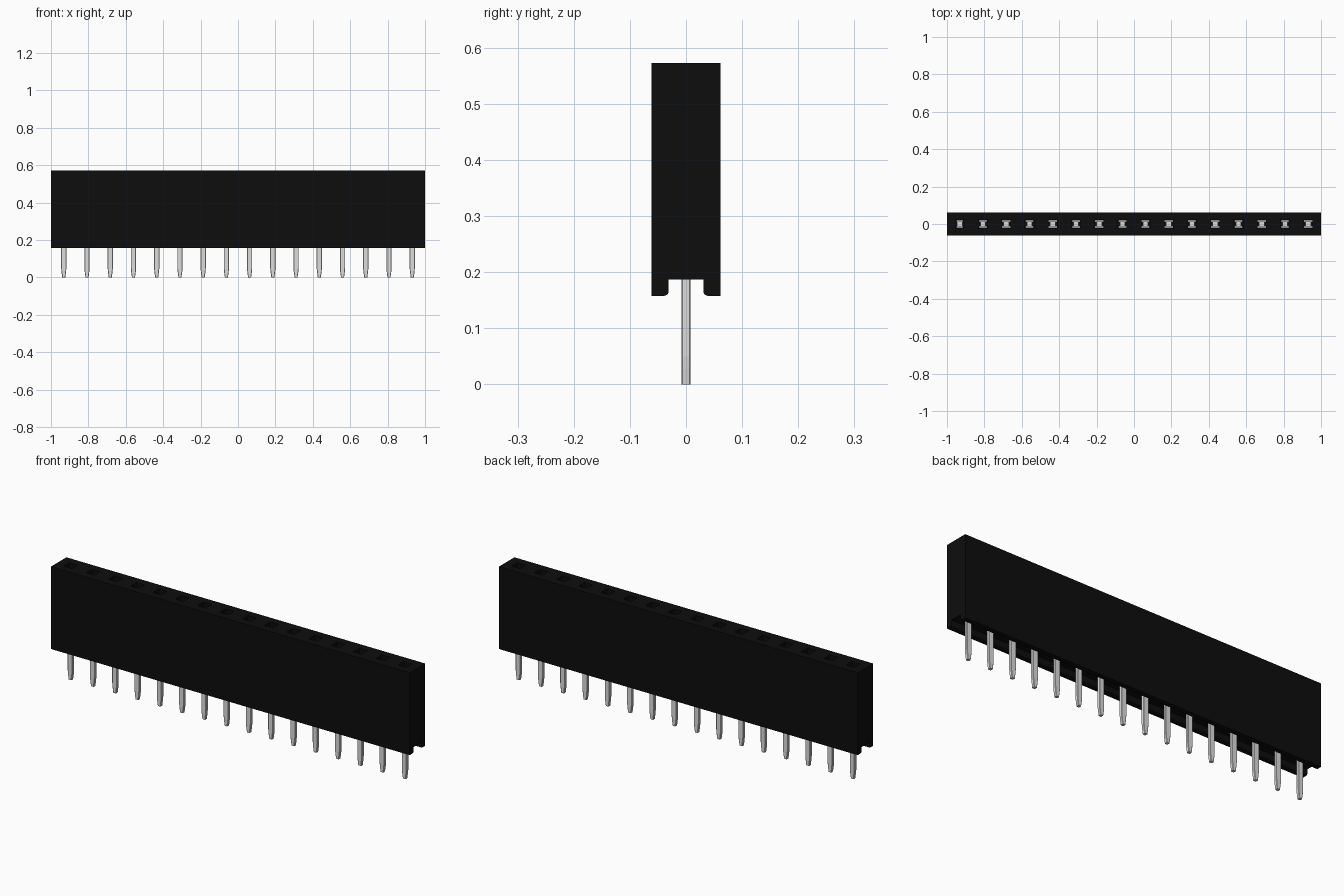
import bpy, bmesh, math

cube = bpy.data.objects.get("Cube")
if cube:
    bpy.data.objects.remove(cube, do_unlink=True)

COUNT, PITCH = 16, 0.1242
Z_TOP, Z_ROOF, Z_FOOT = 0.573, 0.187, 0.158
HALF_Y, CHANNEL, FILLET = 0.0615, 0.031, 0.008
SOCKET, SOCKET_FLOOR = 0.046, 0.23
XS = [(i - (COUNT - 1) / 2) * PITCH for i in range(COUNT)]


def material(name, value, metallic=0.0):
    m = bpy.data.materials.new(name)
    m.use_nodes = True
    m.diffuse_color = (*value, 1)
    m.node_tree.nodes["Principled BSDF"].inputs["Base Color"].default_value = (*value, 1)
    return m


BLACK = material("black plastic", (0.004, 0.004, 0.004))
METAL = material("tinned metal", (0.72, 0.72, 0.72))


def finish(bm, name, mat):
    bmesh.ops.recalc_face_normals(bm, faces=bm.faces)
    mesh = bpy.data.meshes.new(name)
    bm.to_mesh(mesh)
    bm.free()
    mesh.materials.append(mat)
    obj = bpy.data.objects.new(name, mesh)
    bpy.context.collection.objects.link(obj)
    return obj


def prism(bm, points, offset):
    """Extrude a closed outline of 3D points along an offset."""
    face = bm.faces.new([bm.verts.new(p) for p in points])
    new = bmesh.ops.extrude_face_region(bm, geom=[face], use_keep_orig=True)["geom"]
    bmesh.ops.translate(bm, vec=offset,
                        verts=[v for v in new if isinstance(v, bmesh.types.BMVert)])


def box(bm, x0, x1, y0, y1, z0, z1):
    prism(bm, [(x0, y0, z0), (x1, y0, z0), (x1, y1, z0), (x0, y1, z0)], (0, 0, z1 - z0))


# Housing: one half of the end outline, mirrored, with rounded inner feet
half = [(HALF_Y, Z_TOP), (HALF_Y, Z_FOOT)]
for k in range(6):
    a = math.radians(90 * k / 5)
    half.append((CHANNEL + FILLET - FILLET * math.sin(a),
                 Z_FOOT + FILLET - FILLET * math.cos(a)))
half.append((CHANNEL, Z_ROOF))
outline = half + [(-y, z) for y, z in reversed(half)]
bm = bmesh.new()
prism(bm, [(-1, y, z) for y, z in outline], (2, 0, 0))
housing = finish(bm, "housing", BLACK)

# Square sockets cut into the top
bm = bmesh.new()
s = SOCKET / 2
for x in XS:
    box(bm, x - s, x + s, -s, s, SOCKET_FLOOR, Z_TOP + 0.05)
cutter = finish(bm, "socket_cutter", BLACK)
cutter.hide_render = True
mod = housing.modifiers.new("sockets", "BOOLEAN")
mod.operation, mod.solver, mod.object = "DIFFERENCE", "EXACT", cutter
bpy.context.view_layer.objects.active = housing
bpy.ops.object.modifier_apply(modifier=mod.name)
bpy.data.objects.remove(cutter, do_unlink=True)

# Pins with tapered tips, and a pair of contact leaves inside each socket
side = [(0.014, 0.24), (0.014, 0.05), (0.012, 0.028), (0.008, 0.0)]
pin_outline = side + [(-x, z) for x, z in reversed(side)]
for i, x in enumerate(XS):
    bm = bmesh.new()
    prism(bm, [(x + px, -0.008, z) for px, z in pin_outline], (0, 0.016, 0))
    long_edges = [e for e in bm.edges
                  if abs(e.verts[0].co.z - e.verts[1].co.z) > 0.01]
    bmesh.ops.bevel(bm, geom=long_edges, offset=0.002, segments=1, affect="EDGES")
    finish(bm, f"pin_{i + 1}", METAL)

    bm = bmesh.new()
    w = 0.018 if i == 0 else 0.022
    for y in (-0.016, 0.016):
        box(bm, x - w, x + w, y - 0.005, y + 0.005, SOCKET_FLOOR, 0.5)
    box(bm, x - 0.014, x + 0.014, -0.011, 0.011, SOCKET_FLOOR, 0.25)
    finish(bm, f"contact_{i + 1}", METAL)
